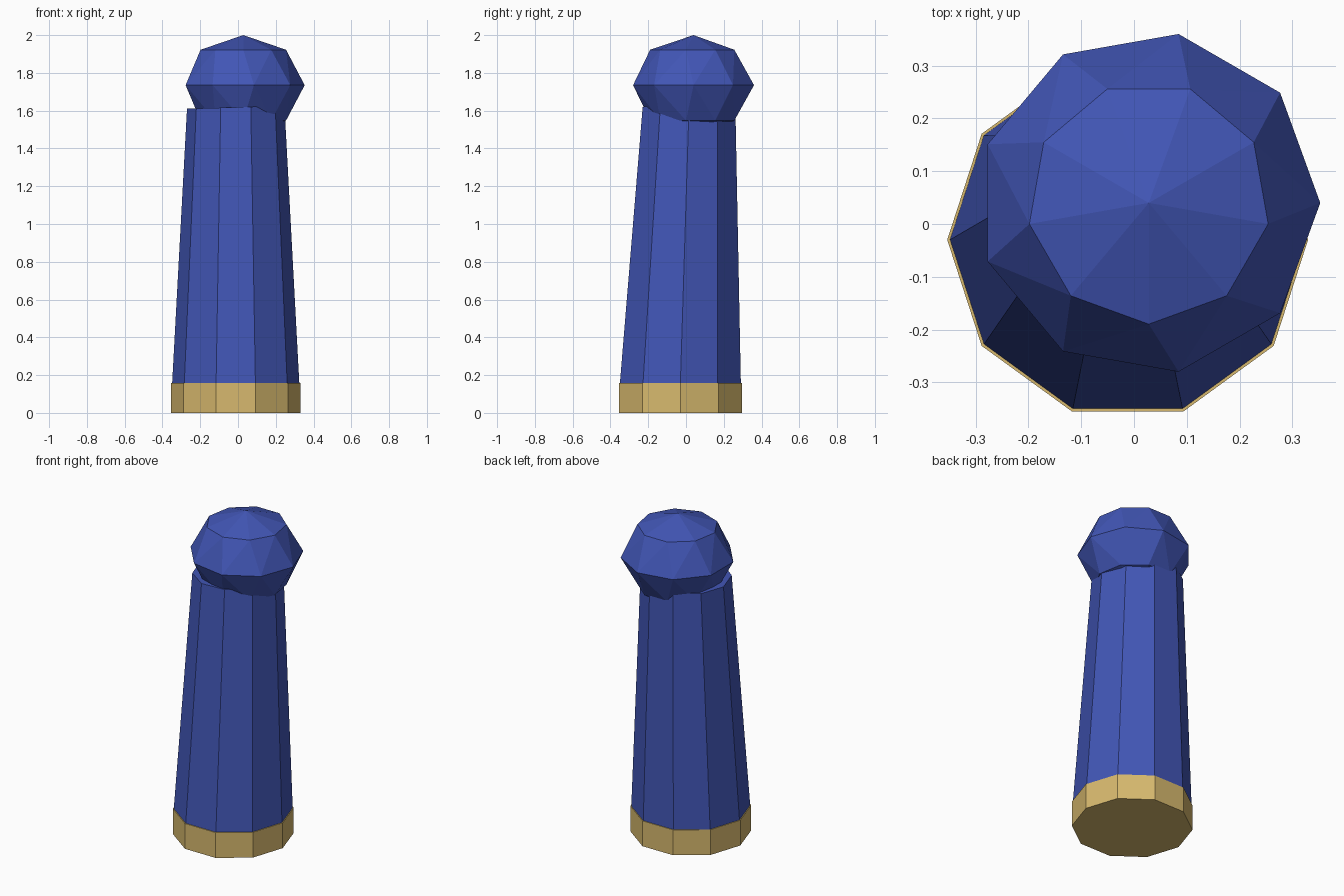
import bpy
import bmesh
from math import radians, cos, sin
from mathutils import Vector

if "Cube" in bpy.data.objects:
    bpy.data.objects.remove(bpy.data.objects["Cube"], do_unlink=True)


def material(name, colour):
    mat = bpy.data.materials.new(name)
    mat.use_nodes = True
    mat.diffuse_color = colour
    bsdf = next(n for n in mat.node_tree.nodes if n.type == "BSDF_PRINCIPLED")
    bsdf.inputs["Base Color"].default_value = colour
    return mat


blue = material("blue", (0.054, 0.093, 0.468, 1))
gold = material("gold", (0.68, 0.485, 0.156, 1))


def add_ring(bm, sides, centre, radius, turn=0):
    """Regular polygon of vertices around a centre."""
    angles = [radians(turn + 360 * i / sides) for i in range(sides)]
    return [bm.verts.new(Vector(centre) + radius * Vector((cos(a), sin(a), 0)))
            for a in angles]


def finish(bm, name, mat):
    bmesh.ops.recalc_face_normals(bm, faces=bm.faces)
    mesh = bpy.data.meshes.new(name)
    bm.to_mesh(mesh)
    bm.free()
    mesh.materials.append(mat)
    obj = bpy.data.objects.new(name, mesh)
    bpy.context.collection.objects.link(obj)


def prism(name, mat, bottom, r_bottom, top, r_top, tilt=0):
    """Closed ten-sided frustum; tilt slopes its top along x."""
    bm = bmesh.new()
    low = add_ring(bm, 10, bottom, r_bottom)
    high = add_ring(bm, 10, top, r_top)
    for v in high:
        v.co.z += tilt * (v.co.x - top[0])
    for i in range(10):
        j = (i + 1) % 10
        bm.faces.new((low[i], low[j], high[j], high[i]))
    bm.faces.new(low)
    bm.faces.new(high)
    finish(bm, name, mat)


# Gold band at the foot and the leaning tapered shaft
prism("base_band", gold, (-0.012, -0.03, 0), 0.342, (-0.012, -0.03, 0.158), 0.342)
prism("shaft", blue, (-0.012, -0.03, 0.15), 0.337, (-0.012, 0.016, 1.618), 0.258, 0.03)

# Faceted knob: nine-sided rings, the outer two turned against the equator
bm = bmesh.new()
cx, cy, cz = 0.028, 0.04, 1.735
half = 0.265
slope = sin(radians(45))
equator = add_ring(bm, 9, (cx, cy, cz), 0.325)
for side in (-1, 1):
    ring = add_ring(bm, 9, (cx, cy, cz + side * half * slope), 0.325 * slope, -10)
    pole = bm.verts.new((cx, cy, cz + side * half))
    for i in range(9):
        j = (i + 1) % 9
        bm.faces.new((equator[i], equator[j], ring[j]))
        bm.faces.new((equator[i], ring[j], ring[i]))
        bm.faces.new((ring[i], ring[j], pole))
finish(bm, "knob", blue)
